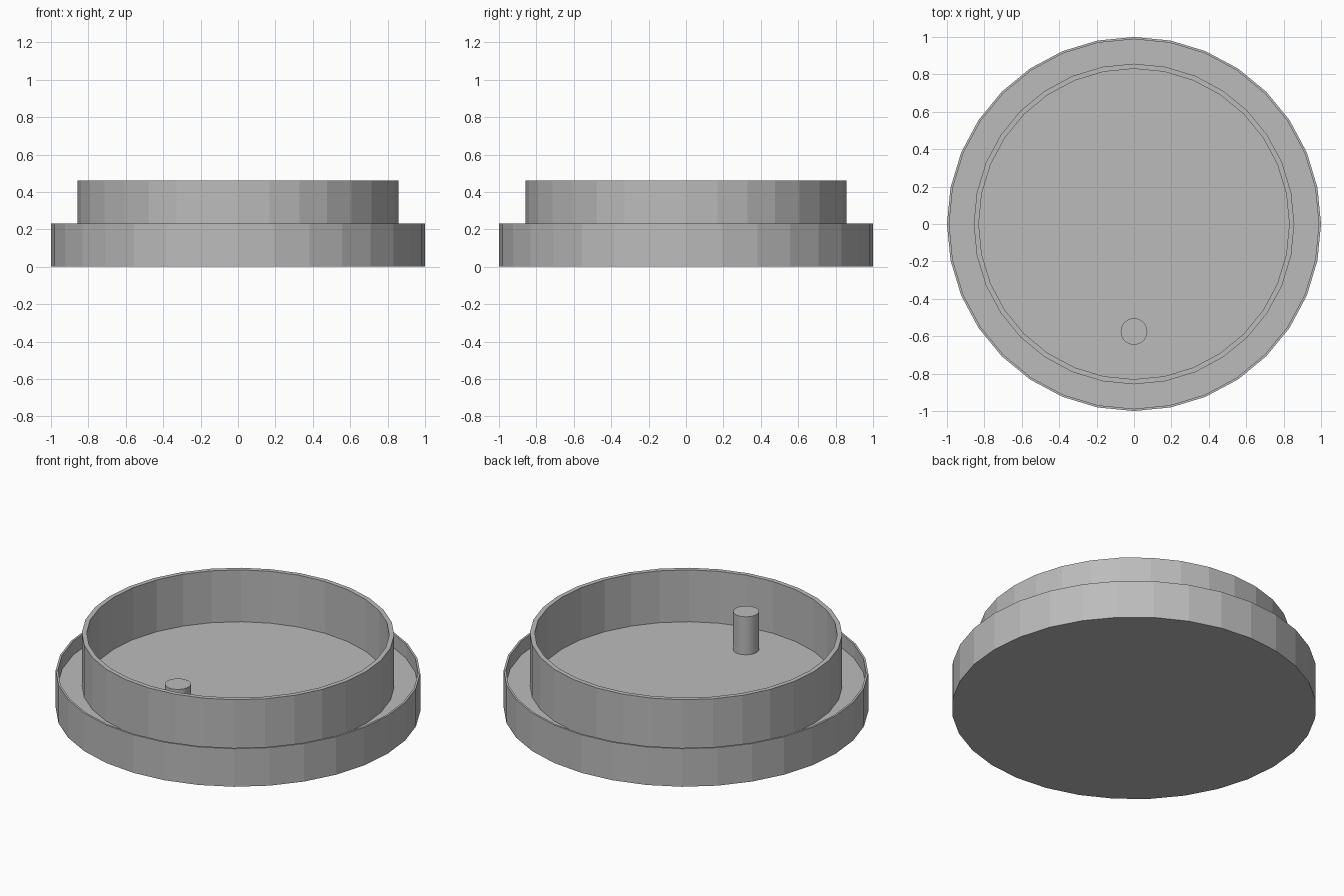
import bpy
import bmesh
import math

if "Cube" in bpy.data.objects:
    bpy.data.objects.remove(bpy.data.objects["Cube"])

SEGMENTS = 32
FLOOR = 0.146

grey = bpy.data.materials.new("plain grey")
grey.diffuse_color = (0.5, 0.5, 0.5, 1)
grey.use_nodes = True
grey.node_tree.nodes["Principled BSDF"].inputs["Base Color"].default_value = grey.diffuse_color


def revolve(name, profile, centre=(0, 0)):
    """Spin a (radius, height) profile into a faceted solid; radius 0 marks a pole."""
    bm = bmesh.new()
    rings = []
    for r, z in profile:
        ring = []
        for i in range(SEGMENTS):
            a = math.tau * i / SEGMENTS
            ring.append(bm.verts.new((centre[0] + r * math.cos(a),
                                      centre[1] + r * math.sin(a), z)))
        rings.append(ring)
    for low, high in zip(rings, rings[1:]):
        for i in range(SEGMENTS):
            j = (i + 1) % SEGMENTS
            bm.faces.new((low[i], low[j], high[j], high[i]))
    # flat end caps
    bm.faces.new(rings[0][::-1])
    bm.faces.new(rings[-1])
    bmesh.ops.recalc_face_normals(bm, faces=bm.faces)
    mesh = bpy.data.meshes.new(name)
    bm.to_mesh(mesh)
    bm.free()
    mesh.materials.append(grey)
    obj = bpy.data.objects.new(name, mesh)
    bpy.context.collection.objects.link(obj)
    return obj


# dish with a thin outer rim, raised inner ring and one continuous floor level
revolve("dish_with_inner_ring", [
    (1.0, 0), (1.0, 0.23), (0.988, 0.23), (0.988, FLOOR),
    (0.857, FLOOR), (0.857, 0.46), (0.83, 0.46), (0.83, FLOOR),
])

# small locating peg on the floor near the front
peg = revolve("locating_peg", [(0.071, FLOOR), (0.071, 0.376)], (0, -0.575))
bpy.context.view_layer.objects.active = peg
peg.select_set(True)
bpy.ops.object.shade_smooth_by_angle(angle=math.radians(40))
